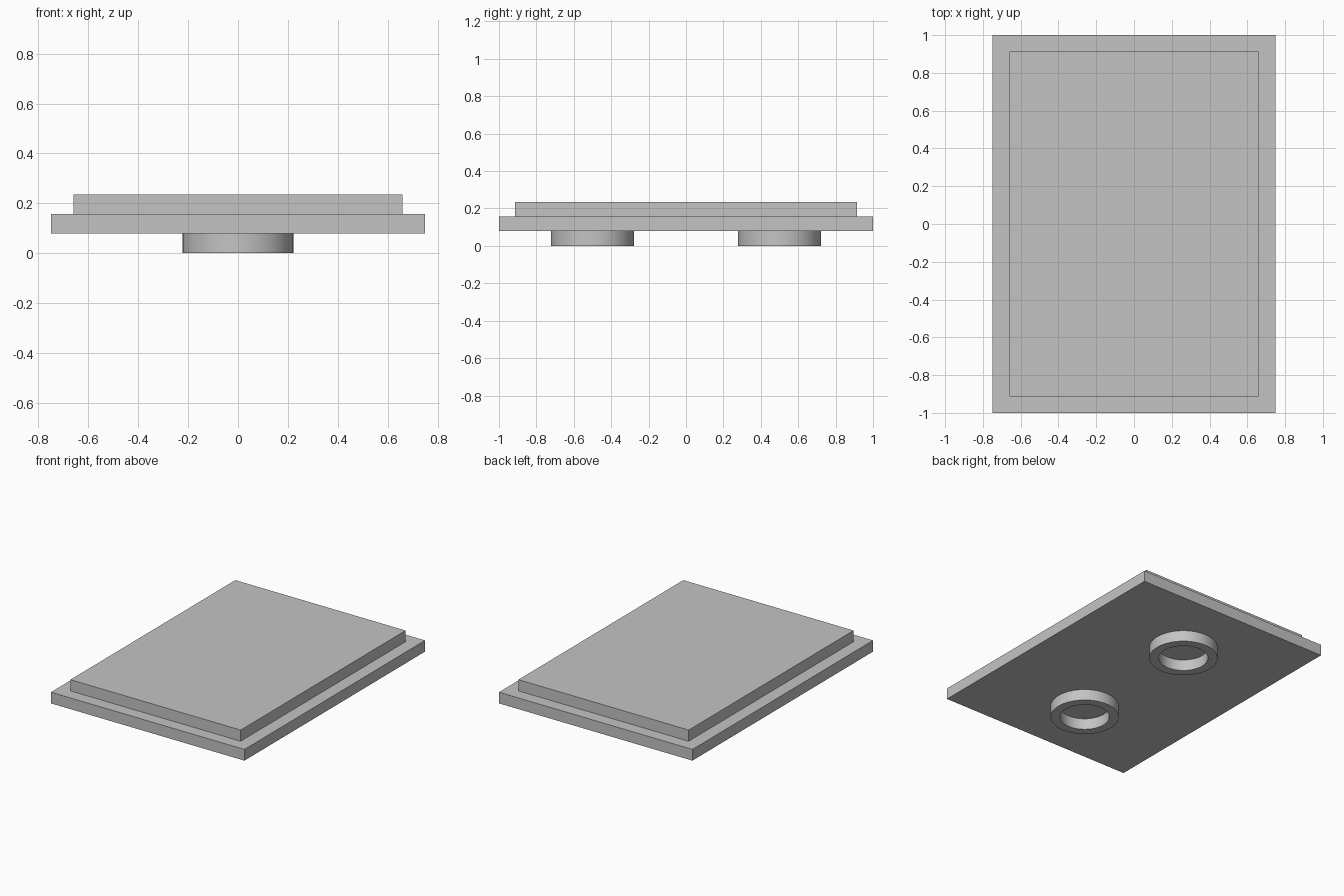
import bpy
import math

cube = bpy.data.objects.get("Cube")
if cube:
    bpy.data.objects.remove(cube, do_unlink=True)

# Single light grey finish
grey = bpy.data.materials.new("light_grey")
grey.use_nodes = True
color = (0.55, 0.55, 0.55, 1.0)
grey.diffuse_color = color
grey.node_tree.nodes["Principled BSDF"].inputs["Base Color"].default_value = color

LAYER = 0.0785  # thickness shared by slabs and rings


def slab(name, width, depth, bottom):
    bpy.ops.mesh.primitive_cube_add(size=1, location=(0, 0, bottom + LAYER / 2))
    obj = bpy.context.object
    obj.name = name
    obj.scale = (width, depth, LAYER)
    bpy.ops.object.transform_apply(location=False, rotation=False, scale=True)
    obj.data.materials.append(grey)


def ring(name, y, outer, inner, segments=64):
    # Closed rectangular section swept around the vertical axis
    section = [(outer, 0), (outer, LAYER), (inner, LAYER), (inner, 0)]
    verts, faces = [], []
    for i in range(segments):
        a = 2 * math.pi * i / segments
        verts += [(r * math.cos(a), r * math.sin(a), z) for r, z in section]
        j = (i + 1) % segments
        for k in range(4):
            n = (k + 1) % 4
            faces.append((i * 4 + k, j * 4 + k, j * 4 + n, i * 4 + n))
    mesh = bpy.data.meshes.new(name)
    mesh.from_pydata(verts, [], faces)
    mesh.materials.append(grey)
    obj = bpy.data.objects.new(name, mesh)
    obj.location.y = y
    bpy.context.collection.objects.link(obj)
    bpy.ops.object.select_all(action="DESELECT")
    obj.select_set(True)
    bpy.context.view_layer.objects.active = obj
    bpy.ops.object.shade_smooth_by_angle(angle=math.radians(30))


# Stacked slabs
slab("base_slab", 1.5, 2.0, LAYER)
slab("raised_top_slab", 1.32, 1.826, 2 * LAYER)

# Hollow feet underneath
for name, y in (("front_ring_foot", -0.5), ("back_ring_foot", 0.5)):
    ring(name, y, 0.222, 0.16)
